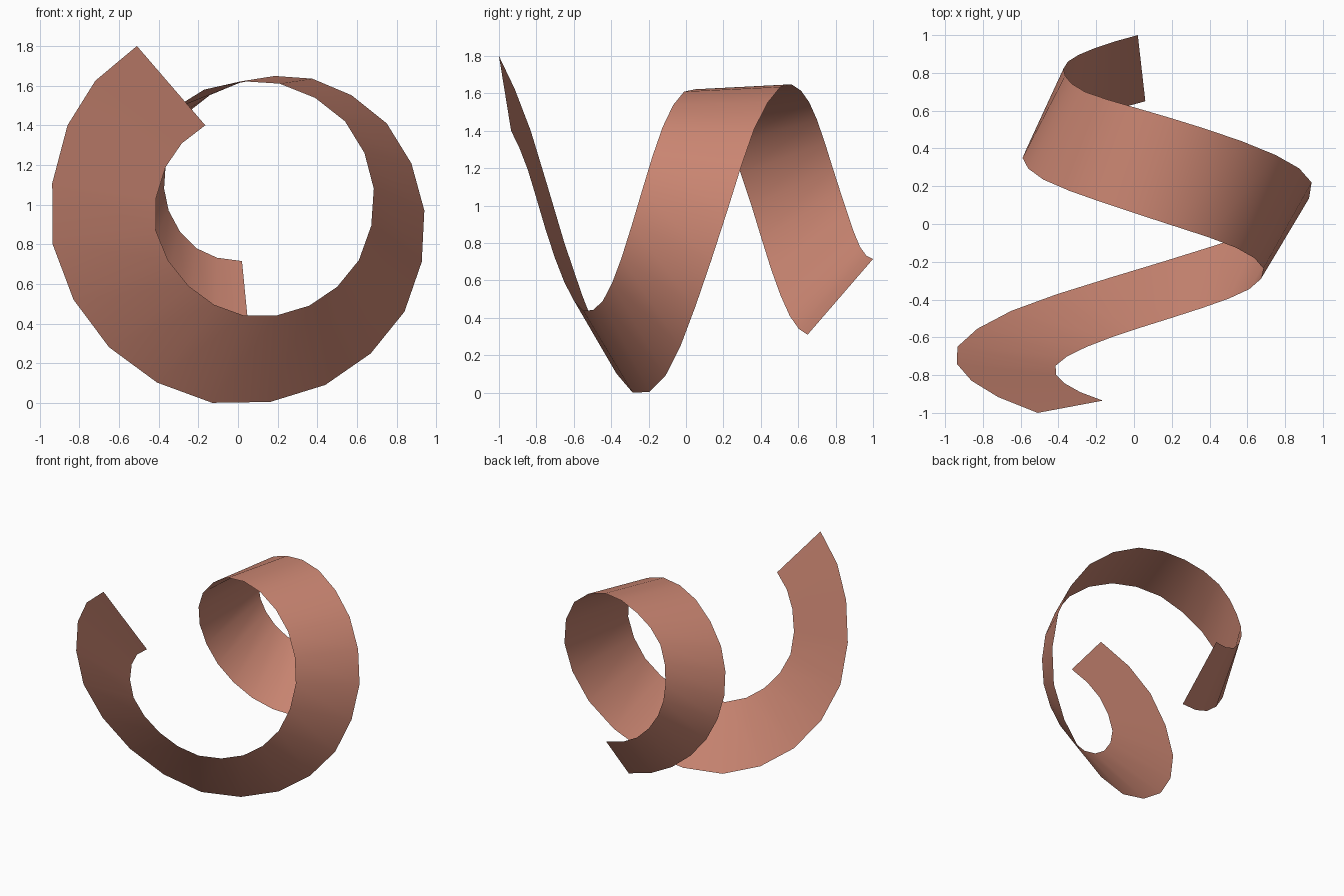
import bpy
import bmesh
from mathutils import Vector

default_cube = bpy.data.objects.get("Cube")
if default_cube:
    bpy.data.objects.remove(default_cube, do_unlink=True)


def make_material(name, colour):
    material = bpy.data.materials.new(name)
    material.use_nodes = True
    material.diffuse_color = colour
    shader = material.node_tree.nodes["Principled BSDF"]
    shader.inputs["Base Color"].default_value = colour
    shader.inputs["Roughness"].default_value = 0.8
    return material


def refine_rail(control_points):
    """Double the points of a rail, keeping it smooth through each control point."""
    points = [Vector(point) for point in control_points]
    # Continue the curvature past both ends
    before_start = 3 * points[0] - 3 * points[1] + points[2]
    after_end = 3 * points[-1] - 3 * points[-2] + points[-3]
    padded = [before_start] + points + [after_end]
    refined = []
    for previous, current, following, last in zip(padded, padded[1:], padded[2:], padded[3:]):
        midpoint = (9 * (current + following) - previous - last) / 16
        refined += [current, midpoint]
    return refined + [points[-1]]


def loft_between(name, first_rail, second_rail, material):
    """Span two rails of equal length with a single strip of quads."""
    bm = bmesh.new()
    first_row = [bm.verts.new(point) for point in first_rail]
    second_row = [bm.verts.new(point) for point in second_rail]
    for index in range(len(first_row) - 1):
        bm.faces.new((first_row[index], first_row[index + 1],
                      second_row[index + 1], second_row[index]))
    for face in bm.faces:
        face.smooth = True
    mesh = bpy.data.meshes.new(name)
    bm.to_mesh(mesh)
    bm.free()
    mesh.materials.append(material)
    ribbon = bpy.data.objects.new(name, mesh)
    bpy.context.collection.objects.link(ribbon)
    return ribbon


# Rail that starts on the outside of the coil and ends at the back
outer_rail = [
    (-.51, -1, 1.8), (-.86, -.83, 1.4), (-.935, -.65, .8), (-.65, -.46, .28),
    (-.13, -.285, 0), (.44, -.11, .09), (.84, .05, .46), (.94, .22, .97),
    (.75, .365, 1.41), (.375, .505, 1.635), (.01, .615, 1.615), (-.26, .7, 1.46),
    (-.365, .785, 1.2), (-.35, .86, .97), (-.21, .93, .78), (.02, 1, .715),
]

# Rail that starts on the inside, then swings outward as the ribbon twists
inner_rail = [
    (-.165, -.935, 1.4), (-.365, -.845, 1.19), (-.415, -.75, .87), (-.25, -.65, .59),
    (.03, -.55, .44), (.36, -.445, .49), (.61, -.345, .72), (.685, -.235, 1.08),
    (.54, -.125, 1.42), (.21, -.01, 1.61), (-.17, .115, 1.58), (-.48, .235, 1.33),
    (-.59, .35, 1), (-.5, .455, .66), (-.26, .555, .41), (.06, .65, .31),
]

# Twisted ribbon
clay = make_material("terracotta", (0.6, 0.24, 0.17, 1))
loft_between("coiled_ribbon", refine_rail(outer_rail), refine_rail(inner_rail), clay)
